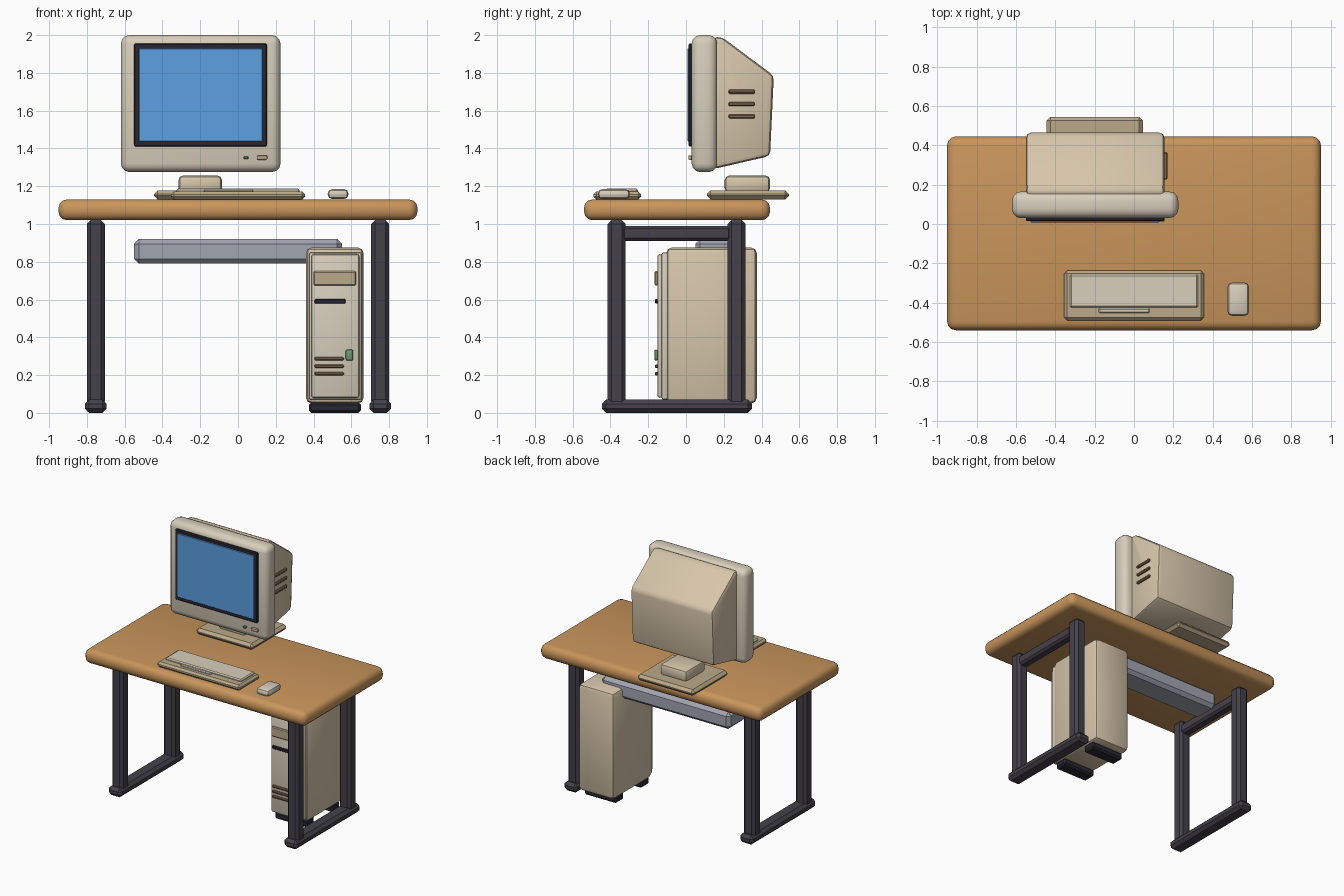
import bpy, bmesh, math

if "Cube" in bpy.data.objects:
    bpy.data.objects.remove(bpy.data.objects["Cube"])


def material(name, r, g, b):
    m = bpy.data.materials.new(name)
    m.diffuse_color = tuple((c / 255) ** 2.2 for c in (r, g, b)) + (1,)
    m.use_nodes = True
    m.node_tree.nodes["Principled BSDF"].inputs["Base Color"].default_value = m.diffuse_color
    return m


WOOD = material("wood", 200, 148, 92)
STEEL = material("dark_steel", 70, 67, 76)
BLACK = material("black_plastic", 45, 44, 54)
TRAY = material("tray_grey", 160, 164, 176)
CREAM = material("cream", 215, 205, 186)
BEIGE = material("beige", 213, 196, 168)
TAN = material("tan", 186, 168, 136)
BROWN = material("vent_brown", 130, 108, 84)
BLUE = material("screen_blue", 92, 158, 224)
GREEN = material("green", 110, 150, 115)


def finish(name, bm, mat, bevel, segs):
    bmesh.ops.recalc_face_normals(bm, faces=bm.faces)
    if bevel:
        bmesh.ops.bevel(bm, geom=bm.edges[:], offset=bevel, segments=segs,
                        profile=0.5, affect='EDGES', clamp_overlap=True)
    me = bpy.data.meshes.new(name)
    bm.to_mesh(me)
    bm.free()
    me.materials.append(mat)
    ob = bpy.data.objects.new(name, me)
    bpy.context.collection.objects.link(ob)
    if segs > 1:
        bpy.ops.object.select_all(action='DESELECT')
        ob.select_set(True)
        bpy.context.view_layer.objects.active = ob
        bpy.ops.object.shade_smooth_by_angle(angle=math.radians(35))
    return ob


def box(name, x, y, z, mat, bevel=0.0, segs=1):
    """Bevelled box from (min, max) ranges."""
    bm = bmesh.new()
    bmesh.ops.create_cube(bm, size=1)
    for v in bm.verts:
        for i, r in enumerate((x, y, z)):
            v.co[i] = r[1] if v.co[i] > 0 else r[0]
    return finish(name, bm, mat, bevel, segs)


def prism(name, profile, x, mat, bevel, segs):
    """Side profile of (y, z) points extruded along x."""
    bm = bmesh.new()
    f = bm.faces.new([bm.verts.new((x[0], a, b)) for a, b in profile])
    ext = bmesh.ops.extrude_face_region(bm, geom=[f])["geom"]
    for v in ext:
        if isinstance(v, bmesh.types.BMVert):
            v.co.x = x[1]
    return finish(name, bm, mat, bevel, segs)


# Desk top and cable tray
box("desk_top", (-.95, .95), (-.54, .445), (1.02, 1.13), WOOD, .045, 3)
box("cable_tray", (-.55, .55), (.05, .26), (.79, .92), TRAY, .025)

# Leg frames, one per side
for side, s in (("left", -1), ("right", 1)):
    def span(a, b):
        return tuple(sorted((a * s, b * s)))
    box(side + "_front_leg", span(.705, .8), (-.415, -.32), (.04, 1.02), STEEL, .02)
    box(side + "_back_leg", span(.705, .8), (.22, .315), (.04, 1.02), STEEL, .02)
    box(side + "_top_rail", span(.715, .79), (-.34, .24), (.91, .99), STEEL, .015)
    box(side + "_floor_rail", span(.695, .81), (-.445, .35), (0, .07), STEEL, .022)

# Tower case
box("tower_case", (.36, .665), (-.105, .375), (.05, .875), BEIGE, .03, 2)
box("tower_front_back_layer", (.375, .655), (-.13, -.095), (.07, .85), CREAM, .012, 2)
box("tower_front_panel", (.388, .642), (-.152, -.125), (.08, .84), CREAM, .012, 2)
box("drive_bay", (.40, .625), (-.168, -.148), (.675, .75), TAN, .006)
box("disk_slot", (.405, .57), (-.165, -.148), (.578, .602), BLACK, .005)
box("power_button", (.57, .61), (-.168, -.148), (.277, .335), GREEN, .009, 2)
for i, z in enumerate((.287, .247, .208)):
    box(f"tower_vent_{i}", (.405, .56), (-.165, -.148), (z - .009, z + .009), BROWN, .005)
for n, y in (("front", -.04), ("back", .27)):
    box("tower_foot_" + n, (.375, .65), (y - .05, y + .05), (0, .055), BLACK, .012)

# Monitor
box("monitor_bezel", (-.62, .225), (.03, .165), (1.275, 2.0), CREAM, .045, 3)
prism("monitor_housing",
      [(.14, 1.29), (.445, 1.36), (.465, 1.785), (.19, 1.99), (.14, 1.99)],
      (-.55, .155), BEIGE, .04, 2)
box("screen_frame", (-.55, .153), (.014, .04), (1.41, 1.955), BLACK, .006)
box("screen", (-.525, .13), (.008, .03), (1.437, 1.93), BLUE, .003)
box("monitor_light", (.03, .055), (.012, .04), (1.343, 1.358), GREEN, .004)
box("monitor_button", (.10, .155), (.012, .04), (1.34, 1.363), TAN, .006, 2)
for i, z in enumerate((1.7, 1.635, 1.57)):
    box(f"monitor_vent_{i}", (.145, .17), (.225, .365), (z - .011, z + .011), BROWN, .006)

# Monitor stand
box("stand_base", (-.445, .045), (.11, .545), (1.13, 1.178), TAN, .02)
box("stand_neck", (-.315, -.085), (.205, .445), (1.165, 1.257), BEIGE, .025, 2)

# Keyboard and mouse
box("keyboard_body", (-.355, .355), (-.49, -.237), (1.13, 1.172), TAN, .015)
box("key_block", (-.325, .325), (-.425, -.255), (1.16, 1.187), CREAM, .008)
box("space_bar", (-.18, .08), (-.452, -.428), (1.16, 1.184), CREAM, .006)
box("mouse", (.475, .585), (-.467, -.297), (1.132, 1.185), CREAM, .024, 2)
